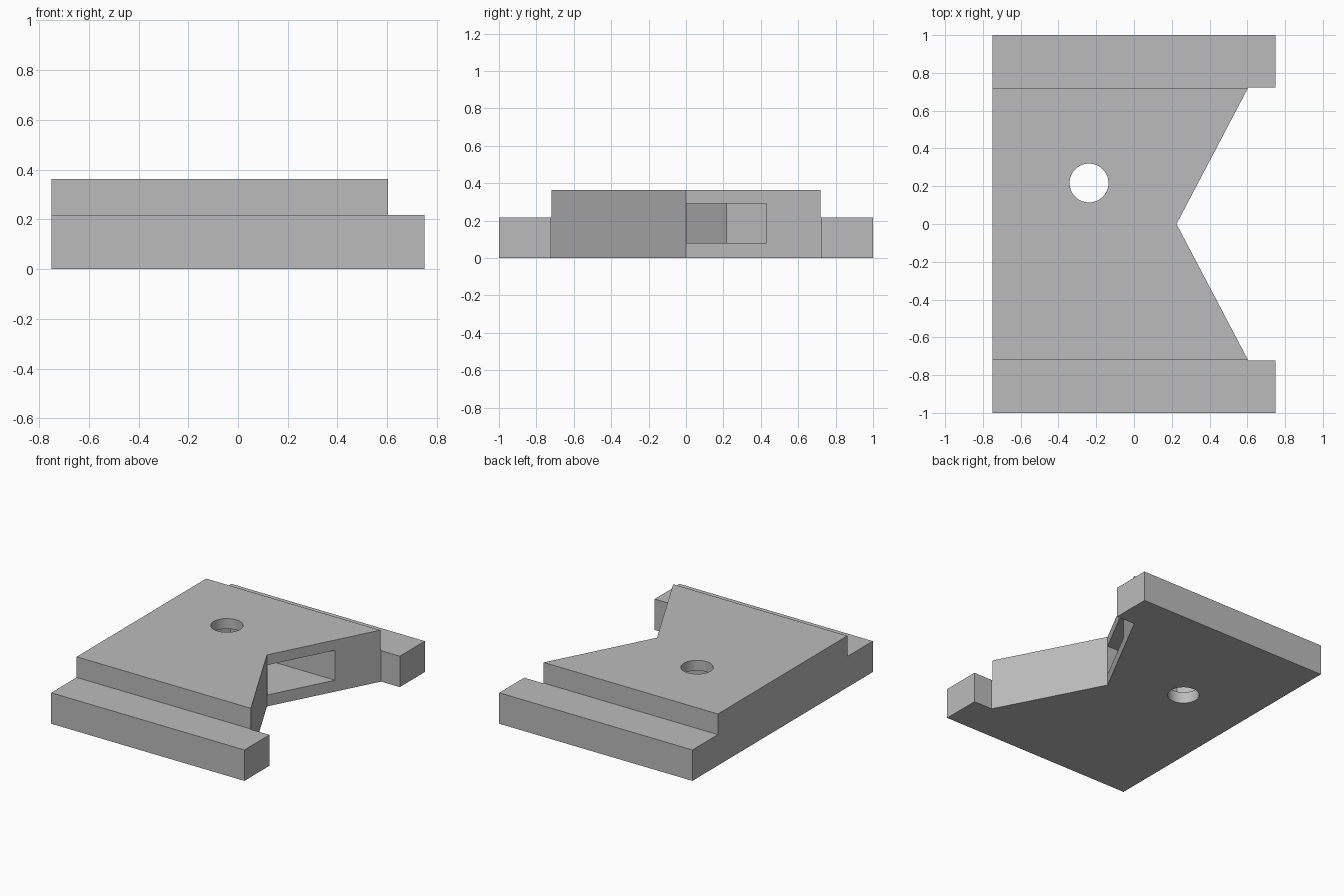
import bpy
import bmesh
from math import cos, sin, radians, sqrt
from mathutils import Vector

default = bpy.data.objects.get("Cube")
if default:
    bpy.data.objects.remove(default, do_unlink=True)

grey = bpy.data.materials.new("plain grey")
grey.use_nodes = True
grey.diffuse_color = (0.5, 0.5, 0.5, 1)
grey.node_tree.nodes["Principled BSDF"].inputs["Base Color"].default_value = (0.5, 0.5, 0.5, 1)


def prism(name, outline, depth):
    """Extrude a flat outline of 3D points along a depth vector."""
    bm = bmesh.new()
    face = bm.faces.new([bm.verts.new(p) for p in outline])
    ext = bmesh.ops.extrude_face_region(bm, geom=[face])
    moved = [v for v in ext["geom"] if isinstance(v, bmesh.types.BMVert)]
    bmesh.ops.translate(bm, verts=moved, vec=Vector(depth))
    bmesh.ops.recalc_face_normals(bm, faces=bm.faces)
    mesh = bpy.data.meshes.new(name)
    bm.to_mesh(mesh)
    bm.free()
    mesh.materials.append(grey)
    obj = bpy.data.objects.new(name, mesh)
    bpy.context.collection.objects.link(obj)
    return obj


def cut(target, cutter):
    """Subtract the cutter from the target and discard it."""
    cutter.hide_render = True
    mod = target.modifiers.new("cut", "BOOLEAN")
    mod.operation = "DIFFERENCE"
    mod.solver = "EXACT"
    mod.object = cutter
    bpy.context.view_layer.objects.active = target
    bpy.ops.object.modifier_apply(modifier=mod.name)
    bpy.data.objects.remove(cutter, do_unlink=True)


# Stepped plate: raised middle with a low rail along each side
half = [(1, 0), (1, 0.217), (0.718, 0.217), (0.718, 0.362)]
section = half + [(-y, z) for y, z in reversed(half)]
plate = prism("clamp_plate", [(-0.75, y, z) for y, z in section], (1.5, 0, 0))

# V-shaped notch, running out between the rail ends
notch = [(0.225, 0), (0.605, 0.723), (1, 0.723), (1, -0.723), (0.605, -0.723)]
cut(plate, prism("notch_cutter", [(x, y, -0.2) for x, y in notch], (0, 0, 1)))

# Nut slot: hexagonal inner end, opening into the notch
cx, cy, flat = -0.238, 0.217, 0.214
radius = flat * 2 / sqrt(3)
slot = [(cx + radius * cos(radians(a)), cy + radius * sin(radians(a)))
        for a in (120, 180, 240)]
slot += [(0.8, cy - flat), (0.8, cy + flat)]
cut(plate, prism("slot_cutter", [(x, y, 0.08) for x, y in slot], (0, 0, 0.21)))

# Round bolt hole through the nut slot
sides = 48
circle = [(cx + 0.103 * cos(radians(i * 360 / sides)),
           cy + 0.103 * sin(radians(i * 360 / sides)), -0.2) for i in range(sides)]
cut(plate, prism("hole_cutter", circle, (0, 0, 1)))

# Smooth the hole wall, keep all edges sharp
bpy.ops.object.select_all(action="DESELECT")
plate.select_set(True)
bpy.context.view_layer.objects.active = plate
bpy.ops.object.shade_smooth_by_angle(angle=radians(20))
